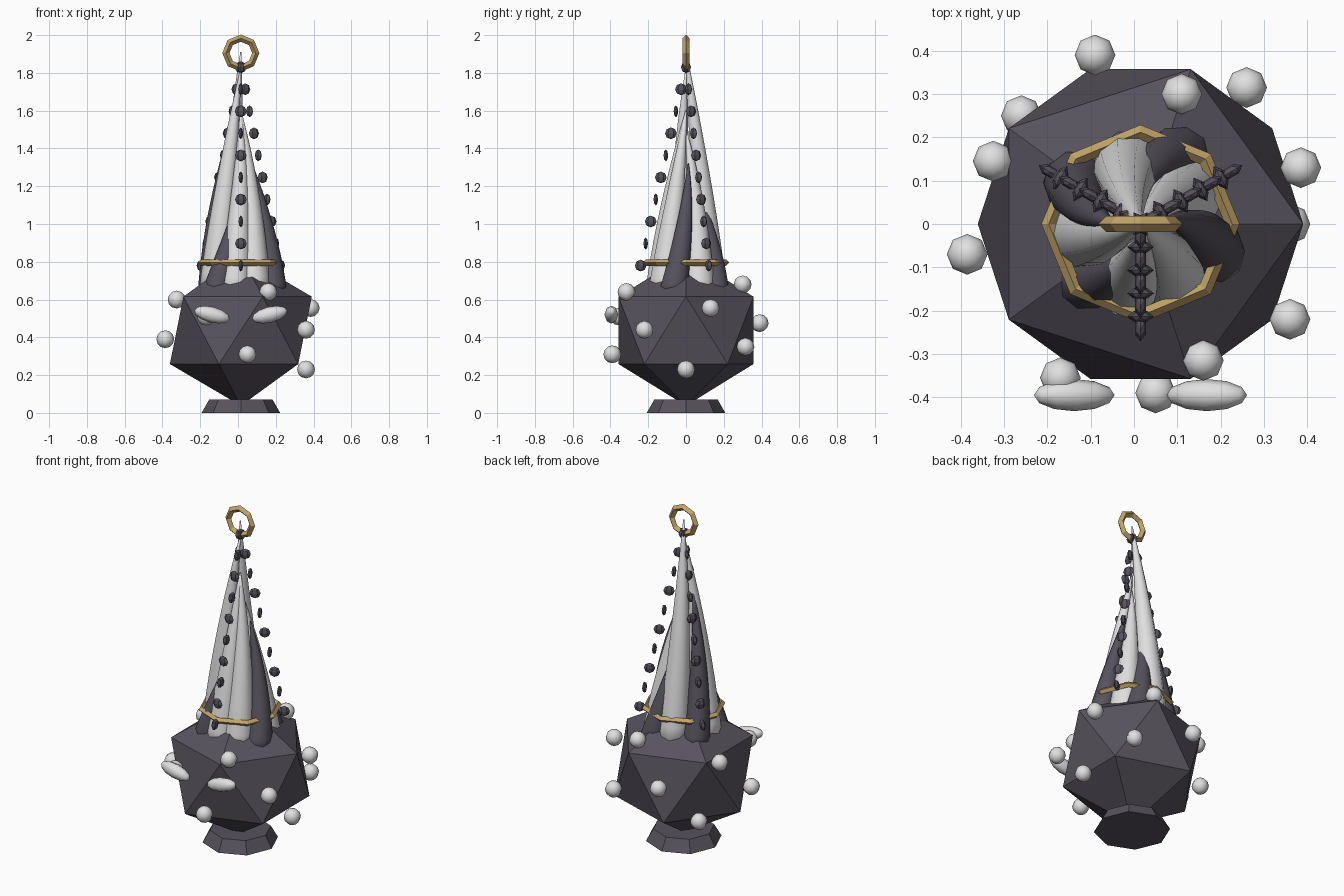
import bpy, bmesh, math
from mathutils import Matrix, Vector

if "Cube" in bpy.data.objects:
    bpy.data.objects.remove(bpy.data.objects["Cube"])

CX = 0.015  # axis of the body


def mat(name, rgb):
    m = bpy.data.materials.new(name)
    m.diffuse_color = (*rgb, 1)
    m.use_nodes = True
    m.node_tree.nodes["Principled BSDF"].inputs["Base Color"].default_value = m.diffuse_color
    return m


DARK = mat("dark slate", (0.095, 0.085, 0.11))
WHITE = mat("pale grey", (0.75, 0.75, 0.75))
GOLD = mat("old gold", (0.54, 0.37, 0.14))


def finish(bm, name, material, smooth=False):
    bmesh.ops.recalc_face_normals(bm, faces=bm.faces)
    for f in bm.faces:
        f.smooth = smooth
    me = bpy.data.meshes.new(name)
    bm.to_mesh(me)
    bm.free()
    me.materials.append(material)
    ob = bpy.data.objects.new(name, me)
    bpy.context.collection.objects.link(ob)
    return ob


def loft(bm, rings, closed=False):
    """Skin a list of vertex rings, capped or joined end to end."""
    rings = [[bm.verts.new(p) for p in r] for r in rings]
    n = len(rings[0])
    pairs = list(zip(rings, rings[1:]))
    if closed:
        pairs.append((rings[-1], rings[0]))
    else:
        bm.faces.new(rings[0])
        bm.faces.new(rings[-1])
    for a, b in pairs:
        for i in range(n):
            j = (i + 1) % n
            bm.faces.new((a[i], a[j], b[j], b[i]))


def hoop(name, centre, major, minor, rot, material, sides=8):
    """Low-poly ring."""
    rings = []
    for i in range(sides):
        a = math.tau * i / sides
        ring = []
        for k in range(4):
            b = math.tau * k / 4
            r = major + minor * math.cos(b)
            p = Vector((r * math.cos(a), r * math.sin(a), minor * math.sin(b)))
            ring.append(rot @ p + Vector(centre))
        rings.append(ring)
    bm = bmesh.new()
    loft(bm, rings, closed=True)
    return finish(bm, name, material)


def ball(name, centre, size, material, rot=None, seg=8, rings=6, smooth=True):
    bm = bmesh.new()
    m = Matrix.Translation(centre) @ (rot or Matrix()) @ Matrix.Diagonal((*size, 1))
    bmesh.ops.create_uvsphere(bm, u_segments=seg, v_segments=rings, radius=1, matrix=m)
    return finish(bm, name, material, smooth)


def horn(name, angle, height, base_r, width, twist, tip_r, material):
    """Tapered horn that swirls inward as it rises."""
    rings = []
    z0, steps, sides = 0.62, 10, 10
    for s in range(steps + 1):
        t = s / steps
        a = math.radians(angle + twist * t)
        r = tip_r + (base_r - tip_r) * (1 - t ** 1.35)
        w = max(width * (1 - t) ** 0.8, 0.003)
        c = Vector((CX + r * math.cos(a), r * math.sin(a), z0 + (height - z0) * t))
        rings.append([c + Vector((w * math.cos(math.tau * k / sides),
                                  w * math.sin(math.tau * k / sides), 0))
                      for k in range(sides)])
    bm = bmesh.new()
    loft(bm, rings)
    return finish(bm, name, material, True)


# Foot
bm = bmesh.new()
bmesh.ops.create_cone(bm, cap_ends=True, segments=8, radius1=0.208, radius2=0.168,
                      depth=0.07, matrix=Matrix.Translation((CX, 0, 0.035)))
finish(bm, "foot", DARK)

# Faceted body
bm = bmesh.new()
bmesh.ops.create_icosphere(bm, subdivisions=1, radius=0.42,
                           matrix=Matrix.Translation((CX, 0, 0.437)) @ Matrix.Diagonal((1, 1, 0.95, 1)))
finish(bm, "body", DARK)

# Pale horns, meeting at the top
for i, (a, h) in enumerate([(30, 1.5), (100, 1.91), (187, 1.82), (255, 1.6), (300, 1.6)]):
    horn(f"pale_horn_{i}", a, h, 0.135, 0.09, 22, 0.0, WHITE)

# Dark horns between them
for i, (a, h) in enumerate([(58, 1.2), (145, 1.5), (222, 1.15), (337, 1.32)]):
    horn(f"dark_horn_{i}", a, h, 0.18, 0.08, 35, 0.06, DARK)

# Gold band and top ring
hoop("gold_band", (CX, 0, 0.795), 0.212, 0.017, Matrix.Identity(3), GOLD)
hoop("top_ring", (CX, 0, 1.905), 0.079, 0.019, Matrix.Rotation(math.pi / 2, 3, 'X'), GOLD)

# Three hanging chains of flat beads, turned alternately
for c, ang in enumerate((270, 30, 150)):
    a = math.radians(ang)
    for i in range(10):
        r = 0.24 * i / 9
        p = (CX + r * math.cos(a), r * math.sin(a), 1.83 - 1.05 * i / 9)
        turn = Matrix.Rotation(a + (i % 2) * math.pi / 2, 4, 'Z')
        ball(f"chain_{c}_bead_{i}", p, (0.014, 0.031, 0.031), DARK, turn, 6, 4, False)

# Slanted eyes
for side, name in ((-1, "left_eye"), (1, "right_eye")):
    rot = Matrix.Rotation(-side * math.radians(14), 4, 'Y') @ Matrix.Rotation(math.pi / 2, 4, 'Y')
    ball(name, (CX + side * 0.153, -0.395, 0.52), (0.042, 0.037, 0.096), WHITE, rot)

# Pale knobs over the body
knobs = [(-0.09, 0.39, 0.475), (0.26, 0.315, 0.35), (0.11, 0.30, 0.68), (-0.26, 0.25, 0.27),
         (-0.325, 0.145, 0.60), (0.385, 0.13, 0.555), (0.36, 0, 0.23), (-0.385, -0.07, 0.39),
         (0.36, -0.22, 0.44), (0.16, -0.315, 0.64), (-0.17, -0.355, 0.51), (0.05, -0.39, 0.31)]
for i, p in enumerate(knobs):
    ball(f"knob_{i}", p, (0.047, 0.047, 0.047), WHITE)
